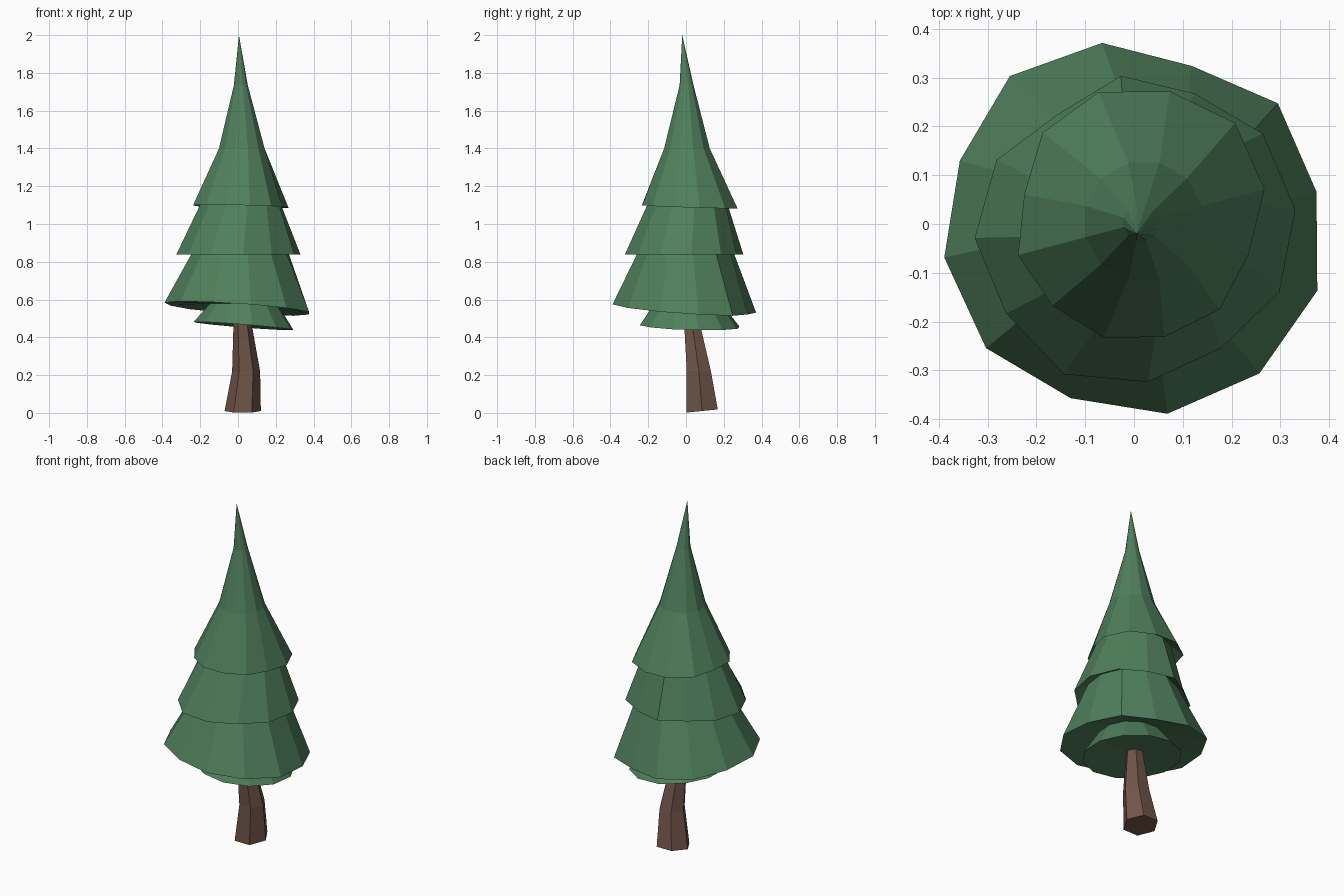
import bpy, bmesh
from math import sin, cos, radians

if "Cube" in bpy.data.objects:
    bpy.data.objects.remove(bpy.data.objects["Cube"])


def ring(bm, sides, centre, radius, phase=10, tilt=(0, 0)):
    """Ring of vertices; radius is one number or one per vertex, tilt is the z slope in x and y."""
    cx, cy, cz = centre
    verts = []
    for k in range(sides):
        r = radius[k] if isinstance(radius, list) else radius
        a = radians(phase + 360 * k / sides)
        dx, dy = r * cos(a), r * sin(a)
        verts.append(bm.verts.new((cx + dx, cy + dy, cz + tilt[0] * dx + tilt[1] * dy)))
    return verts


def loft(name, sides, rings, colour, bottom=None, top=None):
    """Skin the rings from bottom to top; close ends with a point or a flat cap."""
    bm = bmesh.new()
    loops = [ring(bm, sides, *r) for r in rings]
    for lo, hi in zip(loops, loops[1:]):
        for k in range(sides):
            n = (k + 1) % sides
            bm.faces.new((lo[k], lo[n], hi[n], hi[k]))
    for loop, tip in ((loops[0], bottom), (loops[-1], top)):
        if tip is None:
            bm.faces.new(loop)
        else:
            v = bm.verts.new(tip)
            for k in range(sides):
                bm.faces.new((loop[k], loop[(k + 1) % sides], v))
    bmesh.ops.recalc_face_normals(bm, faces=bm.faces)
    mesh = bpy.data.meshes.new(name)
    bm.to_mesh(mesh)
    bm.free()
    mat = bpy.data.materials.new(name + "_colour")
    mat.diffuse_color = colour
    mat.use_nodes = True
    mat.node_tree.nodes["Principled BSDF"].inputs["Base Color"].default_value = mat.diffuse_color
    mesh.materials.append(mat)
    obj = bpy.data.objects.new(name, mesh)
    bpy.context.collection.objects.link(obj)
    return obj


# Leaning six-sided trunk
loft("trunk", 6, [
    ((0.025, 0.085, 0.01), 0.096, 0, (0, 0.1)),
    ((0.043, 0.068, 0.22), 0.074, 0),
    ((0.022, 0.028, 0.50), 0.045, 0),
], (0.162, 0.091, 0.065, 1))

# Uneven rims of the three main tiers
low_rim = [.38, .385, .345, .377, .396, .38, .395, .396, .38, .395, .40, .40]
mid_rim = [.332, .323, .295, .305, .274, .311, .328, .32, .34, .325, .311, .329]
high_rim = [.277, .293, .282, .28, .265, .233, .246, .237, .241, .24, .248, .243]

# Foliage: one folded skin, each rim tucking under onto the tier below
loft("foliage", 12, [
    ((0.03, 0.02, 0.46), 0.268, 10, (-0.08, -0.03)),    # bottom skirt
    ((0.03, 0.01, 0.58), 0.18, 10),
    ((0, 0, 0.552), low_rim, 10, (-0.07, -0.07)),       # low tier
    ((0.015, 0, 0.875), 0.245, 8),
    ((0, 0, 0.838), mid_rim, 5),                        # middle tier
    ((0.015, 0.01, 1.13), 0.205, 10),
    ((0, 0, 1.093), high_rim, 15, (-0.02, -0.03)),      # high tier
    ((0.02, 0.005, 1.40), 0.125, 15),
    ((0.015, 0.003, 1.735), 0.038, 15),
], (0.08, 0.216, 0.107, 1), bottom=(0.025, 0.03, 0.485), top=(0.005, -0.02, 2.0))
